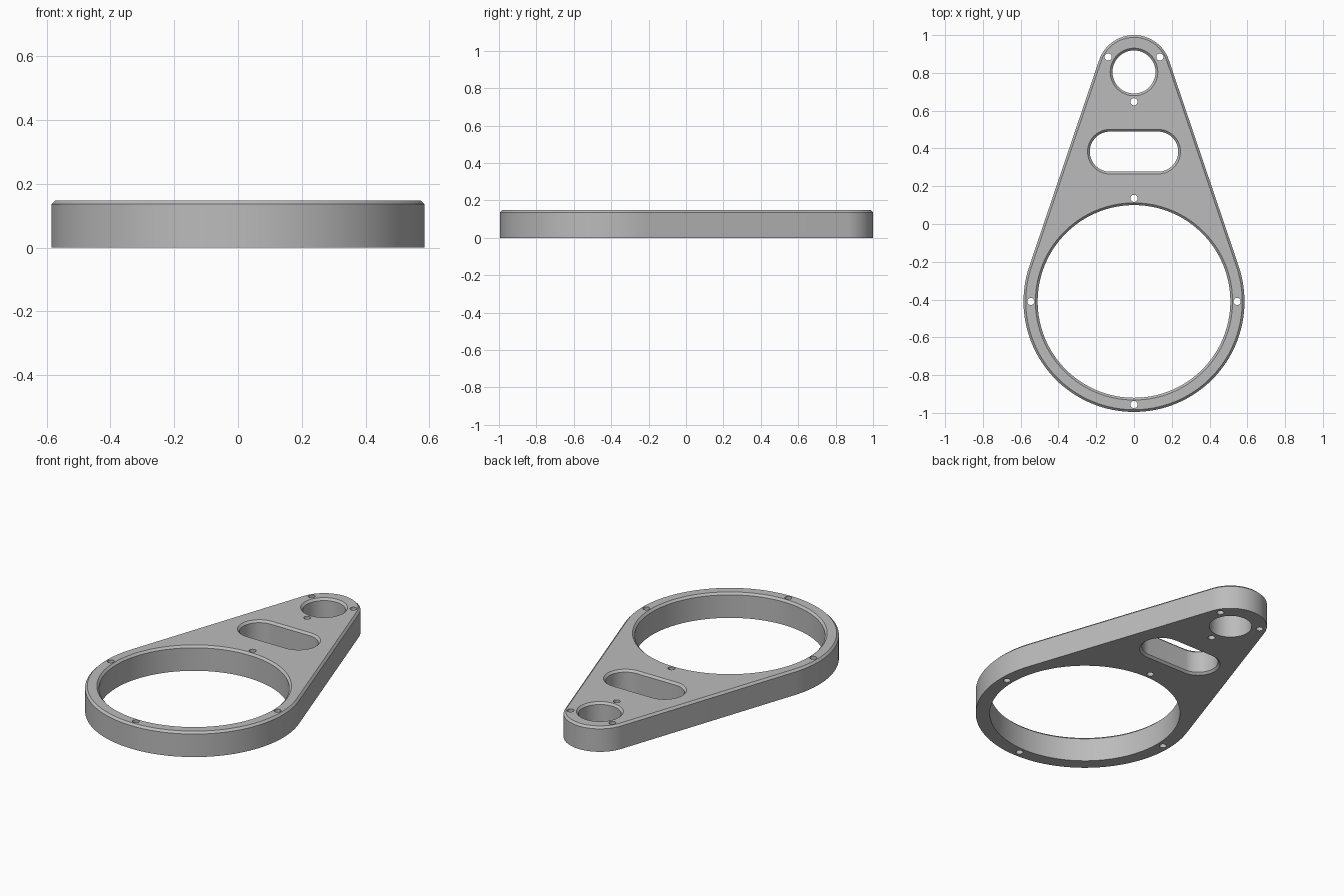
import bpy, bmesh
from math import radians, degrees, asin, cos, sin

cube = bpy.data.objects.get("Cube")
if cube:
    bpy.data.objects.remove(cube, do_unlink=True)

HEIGHT = 0.148
CHAMFER = 0.012
BIG_Y, SMALL_Y = -0.41, 0.805      # centres of the two bores

grey = bpy.data.materials.new("plain grey")
grey.use_nodes = True
grey.diffuse_color = (0.5, 0.5, 0.5, 1)
grey.node_tree.nodes["Principled BSDF"].inputs["Base Color"].default_value = (0.5, 0.5, 0.5, 1)


def arc(cx, cy, r, start, end, steps):
    return [(cx + r * cos(radians(start + (end - start) * i / steps)),
             cy + r * sin(radians(start + (end - start) * i / steps)))
            for i in range(steps + 1)]


def circle(cx, cy, r, steps):
    return lambda grow: arc(cx, cy, r + grow, 0, 360, steps)[:-1]


def teardrop(grow):
    # Two arcs joined by their common tangents
    big, small = 0.585, 0.195
    t = degrees(asin((big - small) / (SMALL_Y - BIG_Y)))
    return (arc(0, SMALL_Y, small + grow, t, 180 - t, 48)
            + arc(0, BIG_Y, big + grow, 180 - t, 360 + t, 96))


def slot(grow):
    r = 0.106 + grow
    return arc(0.128, 0.383, r, -90, 90, 32) + arc(-0.128, 0.383, r, 90, 270, 32)


bm = bmesh.new()
rims = {"bottom": [], "top": []}


def wall(outline, levels):
    # Loft one outline through (growth, height) levels and keep its rims
    rings = [[bm.verts.new((x, y, z)) for x, y in outline(g)] for g, z in levels]
    n = len(rings[0])
    for low, high in zip(rings, rings[1:]):
        for i in range(n):
            j = (i + 1) % n
            bm.faces.new((low[i], low[j], high[j], high[i]))
    for key, ring in (("bottom", rings[0]), ("top", rings[-1])):
        rims[key] += [bm.edges.get((ring[i], ring[(i + 1) % n])) for i in range(n)]


straight = [(0, 0), (0, HEIGHT)]
flared = [(0, 0), (0, HEIGHT - CHAMFER), (CHAMFER, HEIGHT)]

# Outer edge, chamfered on top
wall(teardrop, [(0, 0), (0, HEIGHT - CHAMFER), (-CHAMFER, HEIGHT)])

# Large and small bores, chamfered on top
wall(circle(0, BIG_Y, 0.51, 128), flared)
wall(circle(0, SMALL_Y, 0.114, 64), flared)

# Slot, chamfered on both sides
wall(slot, [(CHAMFER, 0), (0, CHAMFER)] + flared[1:])

# Bolt holes around both bores
for centre, radius, angles in ((BIG_Y, 0.546, (0, 90, 180, 270)),
                               (SMALL_Y, 0.158, (30, 150, 270))):
    for a in angles:
        wall(circle(radius * cos(radians(a)), centre + radius * sin(radians(a)), 0.019, 24),
             straight)

# Flat top and bottom faces with the openings left free
for edges in rims.values():
    bmesh.ops.triangle_fill(bm, use_beauty=True, use_dissolve=False, edges=edges)
bmesh.ops.recalc_face_normals(bm, faces=bm.faces)

mesh = bpy.data.meshes.new("bearing_plate")
bm.to_mesh(mesh)
bm.free()
mesh.materials.append(grey)
plate = bpy.data.objects.new("bearing_plate", mesh)
bpy.context.collection.objects.link(plate)

bpy.ops.object.select_all(action='DESELECT')
plate.select_set(True)
bpy.context.view_layer.objects.active = plate
bpy.ops.object.shade_smooth_by_angle(angle=radians(30))
